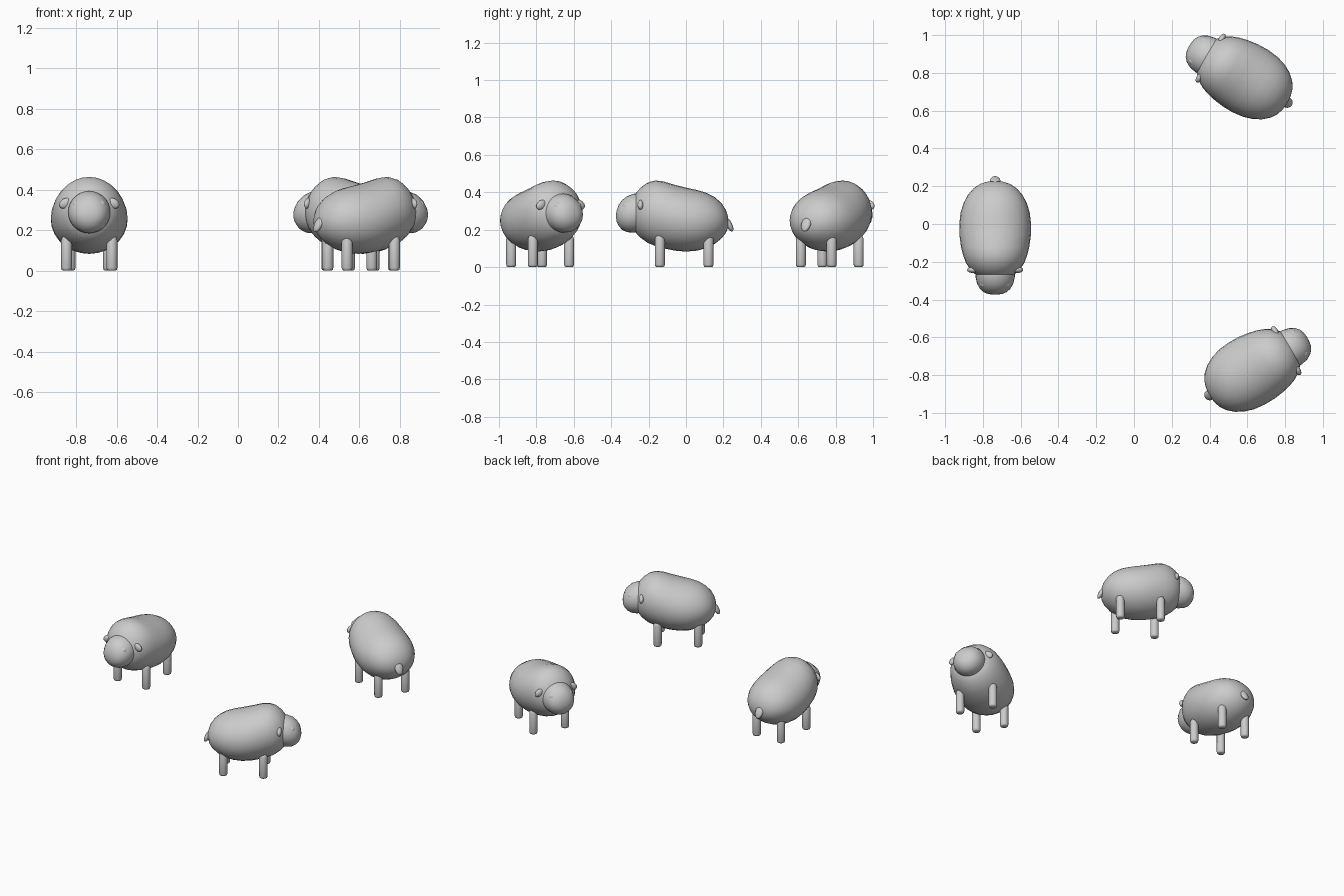
import bpy, bmesh, math
from mathutils import Matrix, Vector

if "Cube" in bpy.data.objects:
    bpy.data.objects.remove(bpy.data.objects["Cube"])

wool = bpy.data.materials.new("plain grey")
wool.diffuse_color = (0.6, 0.6, 0.6, 1)
wool.use_nodes = True
wool.node_tree.nodes["Principled BSDF"].inputs["Base Color"].default_value = wool.diffuse_color
SEG = 28


def finish(name, bm, place):
    """Turn a bmesh into a smooth, placed object."""
    bmesh.ops.recalc_face_normals(bm, faces=bm.faces)
    for f in bm.faces:
        f.smooth = True
    me = bpy.data.meshes.new(name)
    bm.to_mesh(me)
    bm.free()
    me.materials.append(wool)
    ob = bpy.data.objects.new(name, me)
    bpy.context.collection.objects.link(ob)
    ob.matrix_world = place
    return ob


def loft(name, sections, place):
    """Closed skin through elliptical sections: (y, bottom z, top z, half width)."""
    bm = bmesh.new()
    rings = []
    for y, lo, hi, w in sections:
        c, h = (lo + hi) / 2, (hi - lo) / 2
        rings.append([bm.verts.new((w * math.cos(a), y, c + h * math.sin(a)))
                      for a in (2 * math.pi * i / SEG for i in range(SEG))])
    for r, s in zip(rings, rings[1:]):
        for i in range(SEG):
            j = (i + 1) % SEG
            bm.faces.new((r[i], r[j], s[j], s[i]))
    bm.faces.new(rings[0])
    bm.faces.new(rings[-1])
    ob = finish(name, bm, place)
    return ob


def blob(name, centre, size, place, tilt=(0, 0, 0)):
    """Ellipsoid with half sizes and tilt in degrees about x, y, z."""
    bm = bmesh.new()
    bmesh.ops.create_uvsphere(bm, u_segments=20, v_segments=12, radius=1)
    m = Matrix.Translation(centre)
    for axis, deg in zip("XYZ", tilt):
        m = m @ Matrix.Rotation(math.radians(deg), 4, axis)
    bm.transform(m @ Matrix.Diagonal((*size, 1)))
    return finish(name, bm, place)


def leg(name, x, y, place):
    """Post with a slightly rounded foot."""
    bm = bmesh.new()
    rings = []
    for r, z in ((0.017, 0), (0.024, 0.004), (0.027, 0.014), (0.027, 0.15), (0.018, 0.172)):
        rings.append([bm.verts.new((x + r * math.cos(a), y + r * math.sin(a), z))
                      for a in (math.pi * i / 8 for i in range(16))])
    for r, s in zip(rings, rings[1:]):
        for i in range(16):
            j = (i + 1) % 16
            bm.faces.new((r[i], r[j], s[j], s[i]))
    bm.faces.new(rings[0])
    bm.faces.new(rings[-1])
    return finish(name, bm, place)


BODY = [(-0.285, 0.25, 0.33, 0.04), (-0.28, 0.215, 0.37, 0.075), (-0.265, 0.18, 0.40, 0.107),
        (-0.24, 0.155, 0.427, 0.133), (-0.205, 0.13, 0.452, 0.155), (-0.165, 0.113, 0.463, 0.17),
        (-0.12, 0.10, 0.458, 0.181), (-0.06, 0.088, 0.44, 0.189), (0.0, 0.083, 0.425, 0.19),
        (0.06, 0.088, 0.412, 0.183), (0.11, 0.102, 0.397, 0.168), (0.155, 0.125, 0.373, 0.144),
        (0.19, 0.153, 0.342, 0.113), (0.213, 0.182, 0.307, 0.077), (0.224, 0.21, 0.275, 0.04),
        (0.227, 0.235, 0.25, 0.01)]
HEAD = [(-0.374, 0.262, 0.282, 0.012), (-0.37, 0.24, 0.305, 0.04), (-0.36, 0.22, 0.333, 0.062),
        (-0.342, 0.2, 0.358, 0.081), (-0.315, 0.187, 0.379, 0.096), (-0.28, 0.184, 0.392, 0.104),
        (-0.24, 0.19, 0.395, 0.104), (-0.2, 0.22, 0.37, 0.08)]

# three sheep on a ring, each turned a third of a circle further
for n in range(3):
    place = (Matrix.Translation((0.159, -0.012, 0)) @ Matrix.Rotation(n * math.tau / 3, 4, 'Z')
             @ Matrix.Translation((-0.894, 0.012, 0)))
    loft("woolly_body", BODY, place)
    loft("head", HEAD, place)
    blob("tail", (0, 0.228, 0.23), (0.028, 0.017, 0.044), place, (28, 0, 0))
    for s in (-1, 1):
        blob("ear", (s * 0.118, -0.243, 0.333), (0.033, 0.016, 0.024), place, (0, s * 30, 0))
        blob("eye", (s * 0.058, -0.315, 0.325), (0.024, 0.024, 0.024), place)
        leg("front_leg", s * 0.112, -0.14, place)
        leg("back_leg", s * 0.095, 0.12, place)
